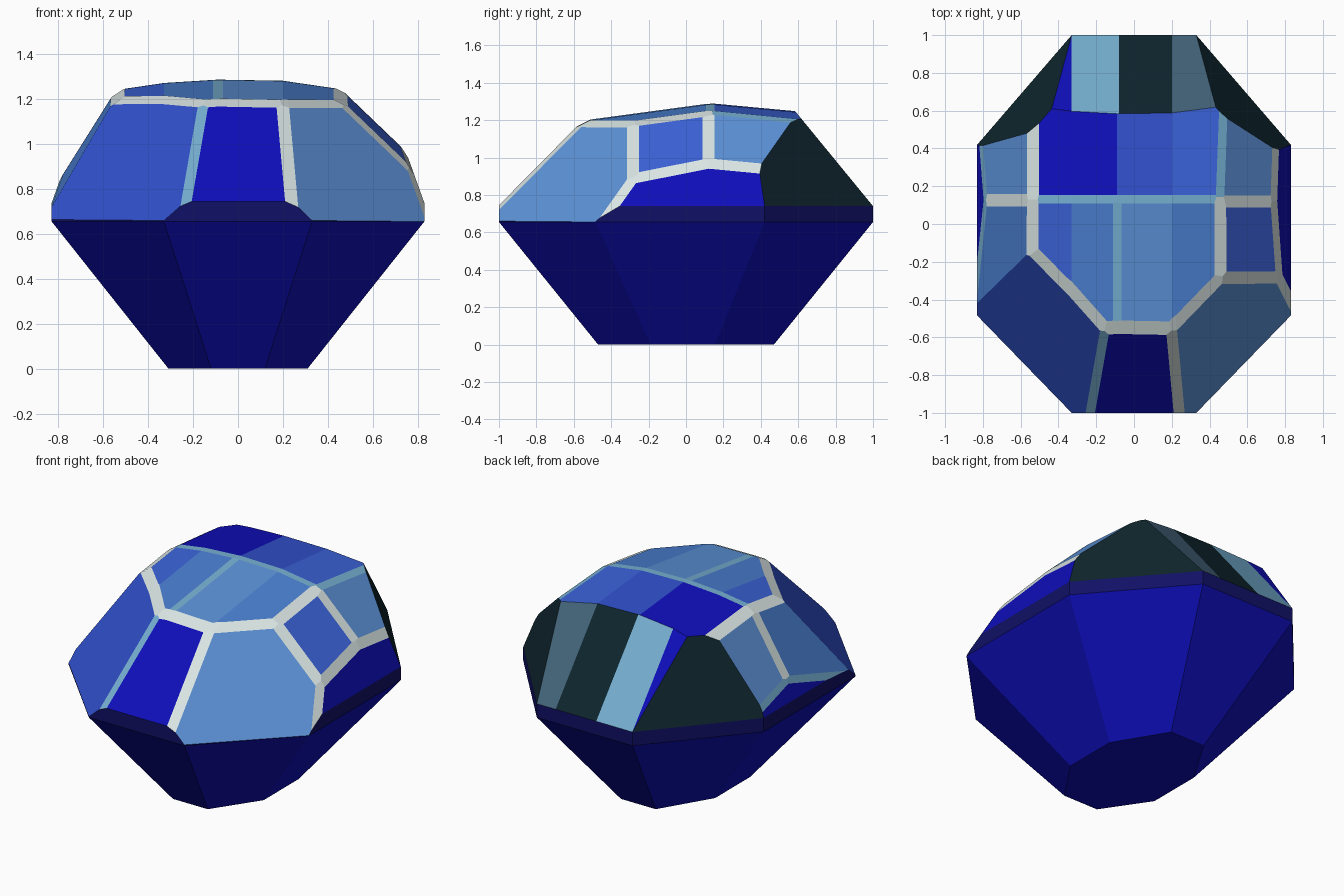
import bpy, bmesh, math
from mathutils import Vector

cube = bpy.data.objects.get("Cube")
if cube:
    bpy.data.objects.remove(cube, do_unlink=True)

# Flat colours
PALETTE = {
    "deep_blue": "0e0ebb", "girdle_navy": "101066", "royal_blue": "3050cc",
    "cobalt": "3a62d8", "mid_blue": "4a80d2", "light_blue": "5c92d8",
    "cream": "dae6e4", "sky": "76b0d2", "dark_teal": "0e252d", "slate": "436379",
}
INDEX = {name: i for i, name in enumerate(PALETTE)}


def linear(code):
    channels = [int(code[i:i + 2], 16) / 255 for i in (0, 2, 4)]
    return [c / 12.92 if c < 0.04 else ((c + 0.055) / 1.055) ** 2.4 for c in channels] + [1]


def make_material(name, code):
    mat = bpy.data.materials.new(name)
    mat.use_nodes = True
    mat.diffuse_color = linear(code)
    bsdf = next(n for n in mat.node_tree.nodes if n.type == "BSDF_PRINCIPLED")
    bsdf.inputs["Base Color"].default_value = linear(code)
    return mat


bm = bmesh.new()


def ring(near_x, far_x, end_y, front_y, back_y, z):
    outline = [(near_x, -end_y), (far_x, front_y), (far_x, back_y), (near_x, end_y)]
    outline += [(-x, y) for x, y in reversed(outline)]
    return [bm.verts.new((x, y, z)) for x, y in outline]


def plane(a, b, c):
    """Outward plane (normal, distance) through three points."""
    a, b, c = Vector(a), Vector(b), Vector(c)
    normal = (b - a).cross(c - a).normalized()
    if normal.dot(a - Vector((0, 0, 0.7))) < 0:
        normal.negate()
    return normal, normal.dot(a)


def cut(facet, colour):
    """Grind a flat facet onto the stone."""
    normal, dist = facet
    geom = bm.verts[:] + bm.edges[:] + bm.faces[:]
    bmesh.ops.bisect_plane(bm, geom=geom, dist=1e-5, plane_co=normal * dist,
                           plane_no=normal, clear_outer=True)
    rim = [e for e in bm.edges if e.is_boundary]
    if rim:
        for face in bmesh.ops.edgeloop_fill(bm, edges=rim)["faces"]:
            face.material_index = INDEX[colour]


def bevel(first, second, width, colour):
    """Grind a narrow strip along the edge between two facets."""
    total = first[0] + second[0]
    depth = width / 2 * math.tan(first[0].angle(second[0]) / 2)
    cut((total.normalized(), (first[1] + second[1]) / total.length - depth), colour)


# Lower cone and girdle wall
rings = [ring(0.12, 0.31, 0.47, -0.19, 0.155, 0),
         ring(0.33, 0.83, 1, -0.485, 0.42, 0.655),
         ring(0.33, 0.83, 1, -0.485, 0.42, 1.5)]
bm.faces.new(rings[0])
bm.faces.new(rings[2])
for low, high, colour in zip(rings, rings[1:], ("deep_blue", "girdle_navy")):
    for i in range(8):
        j = (i + 1) % 8
        face = bm.faces.new((low[i], low[j], high[j], high[i]))
        face.material_index = INDEX[colour]

# Curved roof: lengthwise strips falling away from a cross ridge
RIDGE = 0.13
profile = [(-0.5, 1.25), (-0.33, 1.275), (-0.09, 1.29), (0.2, 1.285), (0.44, 1.25)]


def roof_strips(step, drop, colours):
    strips = []
    for (x1, z1), (x2, z2), colour in zip(profile, profile[1:], colours):
        strip = plane((x1, RIDGE, z1), (x2, RIDGE, z2), (x1, RIDGE + step, z1 - drop))
        cut(strip, colour)
        strips.append(strip)
    return strips


roof_front = roof_strips(-1, 0.135, ("cobalt", "mid_blue", "light_blue", "mid_blue"))
roof_back = roof_strips(1, 0.093, ("deep_blue", "deep_blue", "royal_blue", "cobalt"))

# Crown facets
facets = {
    "front": (plane((0, -1, 0.745), (1, -1, 0.745), (0, -0.57, 1.18)), "deep_blue"),
    "back": (plane((0, 1, 0.74), (1, 1, 0.74), (0, 0.59, 1.24)), "dark_teal"),
    "front_left": (plane((0.33, -1, 0.66), (0.83, -0.48, 0.66), (0.34, -0.435, 1.172)),
                   "light_blue"),
    "front_right": (plane((-0.33, -1, 0.66), (-0.83, -0.49, 0.66), (-0.365, -0.35, 1.187)),
                    "royal_blue"),
    "left_front": (plane((0.48, 0.1, 1.225), (0.48, -0.26, 1.178), (0.72, 0.1, 0.995)),
                   "cobalt"),
    "left_back": (plane((0.48, 0.16, 1.225), (0.48, 0.56, 1.2), (0.72, 0.16, 0.995)),
                  "light_blue"),
    "right_front": (plane((-0.57, 0.1, 1.2), (-0.57, -0.14, 1.17), (-0.79, 0.1, 0.85)),
                    "mid_blue"),
    "right_back": (plane((-0.57, 0.16, 1.2), (-0.57, 0.48, 1.17), (-0.79, 0.16, 0.85)),
                   "light_blue"),
}
for side, name in ((1, "left"), (-1, "right")):
    s = side
    facets[name + "_low"] = (plane((s * 0.83, 0, 0.74), (s * 0.83, 1, 0.74),
                                   (s * 0.76, 0, 0.935)), "deep_blue")
    facets["back_" + name] = (plane((s * 0.33, 1, 0.74), (s * 0.83, 0.42, 0.74),
                                    (s * 0.45, 0.585, 1.23)), "dark_teal")
for facet, colour in facets.values():
    cut(facet, colour)
F = {name: facet for name, (facet, _) in facets.items()}

# Thin strips across the roof
bevel(roof_front[1], roof_front[2], 0.045, "sky")
for ahead, behind in zip(roof_front, roof_back):
    bevel(ahead, behind, 0.045, "sky")

# Strips between the crown facets
bevel(F["front"], F["front_right"], 0.05, "sky")
bevel(F["front"], F["front_left"], 0.06, "cream")
bevel(F["left_front"], F["left_back"], 0.065, "cream")
bevel(F["right_front"], F["right_back"], 0.065, "cream")
for end in ("front", "back"):
    bevel(F["left_" + end], F["left_low"], 0.065, "cream")
    bevel(F["right_" + end], F["right_low"], 0.045, "sky")
bevel(F["front_left"], F["left_front"], 0.07, "cream")
bevel(F["front_left"], F["left_low"], 0.06, "cream")

# Strips around the roof
bevel(roof_front[3], F["left_front"], 0.07, "cream")
bevel(roof_back[3], F["left_back"], 0.05, "sky")
bevel(roof_front[0], F["right_front"], 0.075, "cream")
bevel(roof_back[0], F["right_back"], 0.075, "cream")
for i in (0, 1):
    bevel(roof_front[i], F["front_right"], 0.07, "cream")
for i in (1, 2):
    bevel(roof_front[i], F["front"], 0.08, "cream")
for i in (2, 3):
    bevel(roof_front[i], F["front_left"], 0.07, "cream")

# Coloured bands on the back facet
bmesh.ops.recalc_face_normals(bm, faces=bm.faces[:])


def back_faces():
    return [f for f in bm.faces if f.normal.dot(F["back"][0]) > 0.9999]


for x in (-0.33, -0.08, 0.2):
    faces = back_faces()
    geom = faces + list({e for f in faces for e in f.edges}) + list({v for f in faces for v in f.verts})
    bmesh.ops.bisect_plane(bm, geom=geom, dist=1e-5, plane_co=(x, 0, 0), plane_no=(1, 0, 0))
bm.normal_update()
for face in back_faces():
    x = face.calc_center_median().x
    band = "deep_blue" if x < -0.33 else "sky" if x < -0.08 else "dark_teal" if x < 0.2 else "slate"
    face.material_index = INDEX[band]

mesh = bpy.data.meshes.new("cut_gemstone")
bm.to_mesh(mesh)
bm.free()
for name, code in PALETTE.items():
    mesh.materials.append(make_material(name, code))
gem = bpy.data.objects.new("cut_gemstone", mesh)
bpy.context.collection.objects.link(gem)
